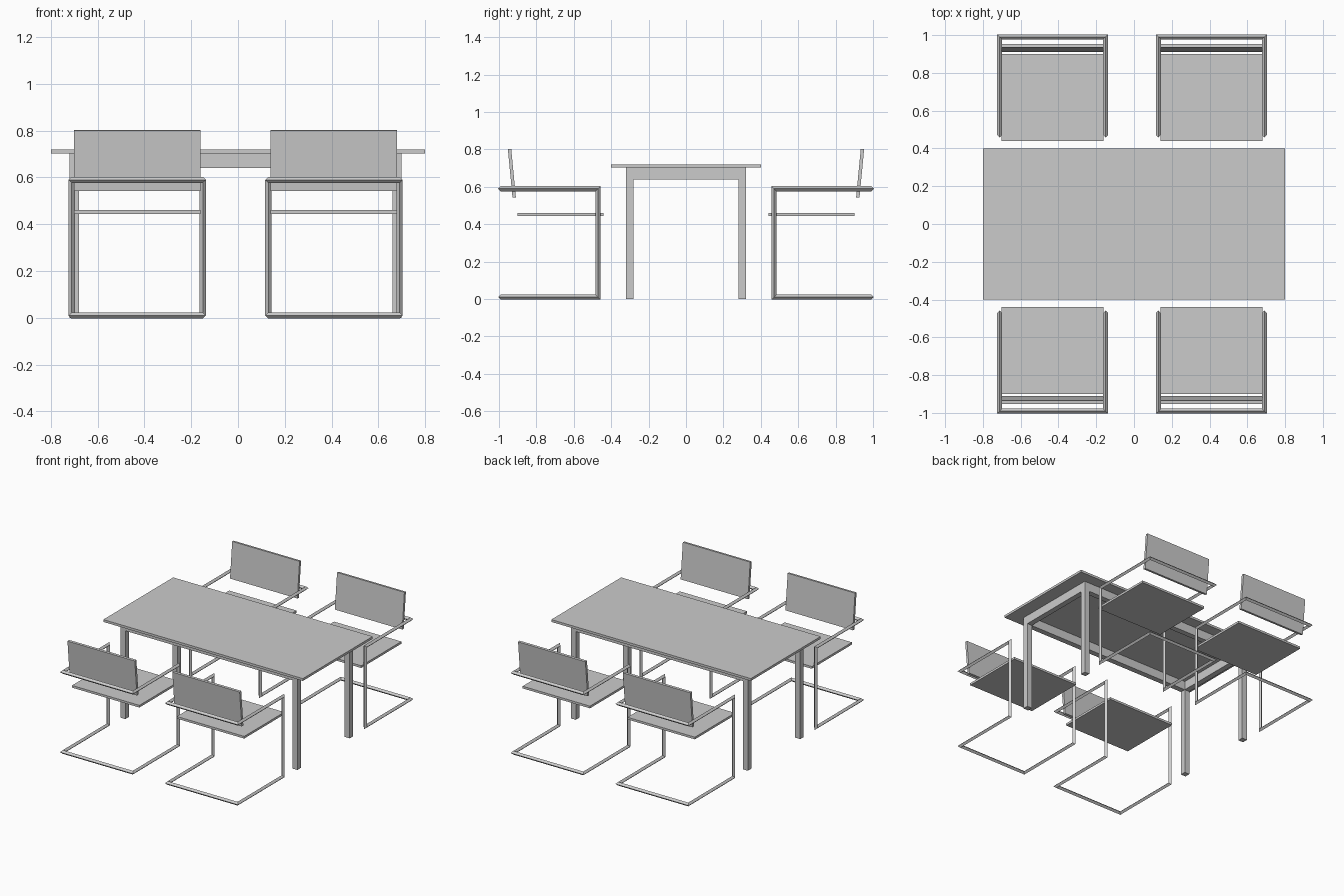
import bpy, bmesh, math
from mathutils import Vector, Matrix

if "Cube" in bpy.data.objects:
    bpy.data.objects.remove(bpy.data.objects["Cube"])


def make_object(name, bm):
    bmesh.ops.recalc_face_normals(bm, faces=bm.faces)
    mesh = bpy.data.meshes.new(name)
    bm.to_mesh(mesh)
    bm.free()
    obj = bpy.data.objects.new(name, mesh)
    bpy.context.collection.objects.link(obj)
    return obj


def box(name, x, y, z, tilt=0.0):
    """Box from (min, max) ranges, tilted about its own centre on x."""
    size = [r[1] - r[0] for r in (x, y, z)]
    centre = [(r[0] + r[1]) / 2 for r in (x, y, z)]
    bm = bmesh.new()
    bmesh.ops.create_cube(bm, size=1, matrix=Matrix.Translation(centre)
                          @ Matrix.Rotation(tilt, 4, 'X')
                          @ Matrix.Diagonal((*size, 1)))
    return make_object(name, bm)


def square_tube_loop(name, points, width):
    """Sweep a square section round a closed right-angled path with mitres."""
    pts = [Vector(p) for p in points]
    n = len(pts)
    dirs = [(pts[(i + 1) % n] - pts[i]).normalized() for i in range(n)]
    u = dirs[-1].orthogonal().normalized()
    v = dirs[-1].cross(u)
    h = width / 2
    offs = [(u * a + v * b) * h for a, b in ((1, 1), (-1, 1), (-1, -1), (1, -1))]
    bm = bmesh.new()
    rings = []
    for i, p in enumerate(pts):
        a, b = dirs[i - 1], dirs[i]
        mitre = a + b
        corner = [o - a * (o.dot(mitre) / a.dot(mitre)) for o in offs]
        rings.append([bm.verts.new(p + c) for c in corner])
        offs = [c - b * c.dot(b) for c in corner]
    # match the section's rotation where the loop closes
    a, first = dirs[-1], rings[0]
    flat = [(w.co - pts[0]) - a * (w.co - pts[0]).dot(a) for w in first]
    k = min(range(4), key=lambda s: (flat[s] - offs[0]).length)
    rings.append([first[(j + k) % 4] for j in range(4)])
    for r, s in zip(rings, rings[1:]):
        for j in range(4):
            bm.faces.new((r[j], r[(j + 1) % 4], s[(j + 1) % 4], s[j]))
    return make_object(name, bm)


# Table
LEG_X = ((-0.72, -0.68), (0.66, 0.70))
LEG_Y = ((-0.32, -0.28), (0.28, 0.32))
box("table_top", (-0.8, 0.8), (-0.4, 0.4), (0.703, 0.72))
for lx in LEG_X:
    for ly in LEG_Y:
        box("table_leg", lx, ly, (0, 0.703))
    box("table_end_apron", lx, (-0.28, 0.28), (0.64, 0.703))
for ly in LEG_Y:
    box("table_side_apron", (-0.68, 0.66), ly, (0.64, 0.703))


# Cantilever chair: one tube loop, a seat panel and a leaning back panel
def chair(cx, side):
    def yr(a, b):
        return tuple(sorted((side * a, side * b)))

    t, w = 0.019, 0.29
    l, r = cx - w + t / 2, cx + w - t / 2
    near, far = side * (0.462 + t / 2), side * (1 - t / 2)
    low, high = t / 2, 0.599 - t / 2
    square_tube_loop("chair_frame", [
        (l, near, low), (l, near, high), (l, far, high), (r, far, high),
        (r, near, high), (r, near, low), (r, far, low), (l, far, low)], t)
    panel_x = (cx - 0.27, cx + 0.27)
    box("chair_seat", panel_x, yr(0.44, 0.90), (0.444, 0.46))
    box("chair_back", panel_x, yr(0.922, 0.94), (0.542, 0.803),
        tilt=-side * math.atan2(0.025, 0.26))


for cx in (-0.431, 0.41):
    for side in (-1, 1):
        chair(cx, side)
